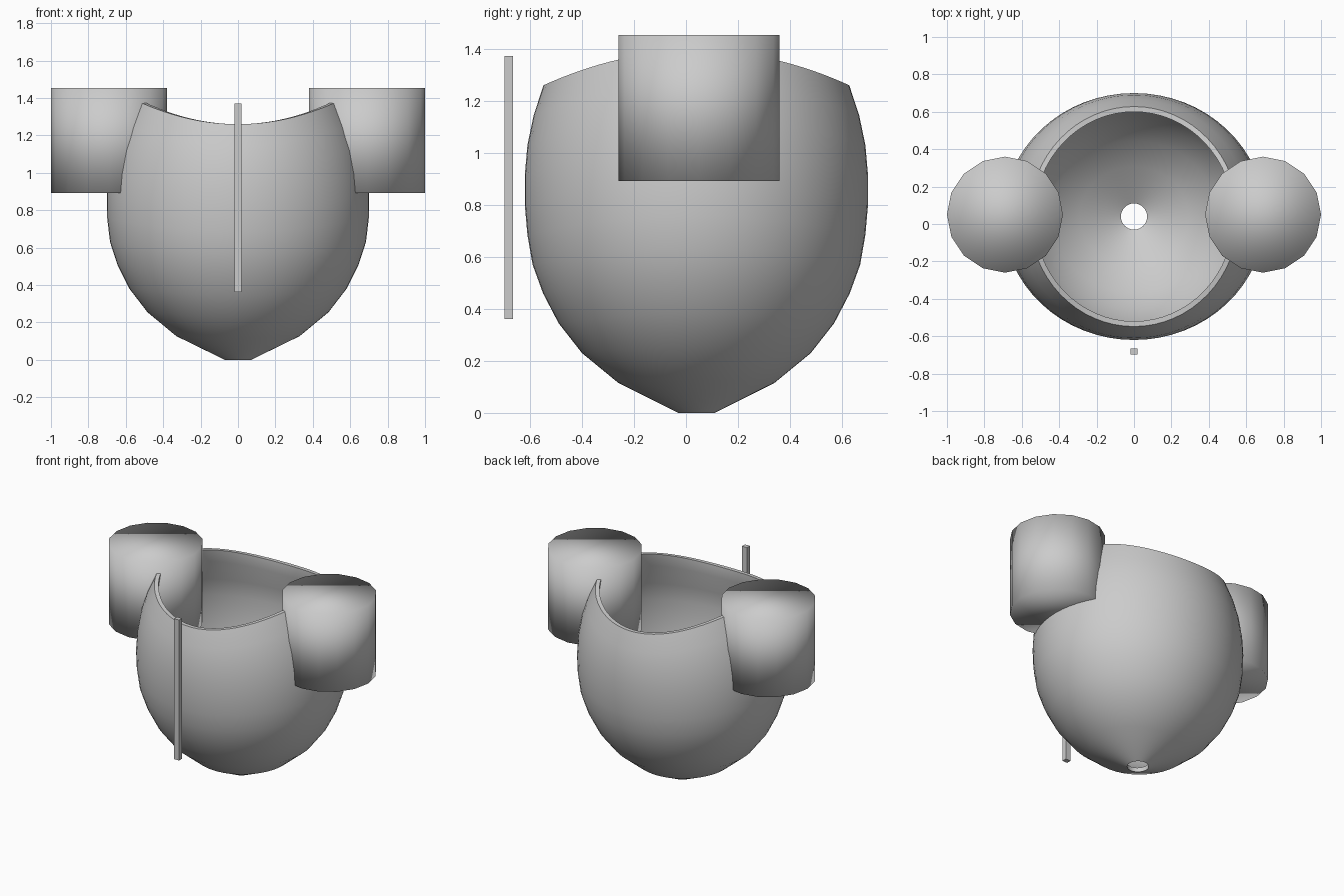
import bpy, bmesh, math

if "Cube" in bpy.data.objects:
    bpy.data.objects.remove(bpy.data.objects["Cube"])

CY = 0.04      # centre of the shell in y
SEG = 64


def finish(bm, name, angle=None):
    bmesh.ops.recalc_face_normals(bm, faces=bm.faces)
    me = bpy.data.meshes.new(name)
    bm.to_mesh(me)
    bm.free()
    ob = bpy.data.objects.new(name, me)
    bpy.context.collection.objects.link(ob)
    if angle is not None:
        bpy.ops.object.select_all(action='DESELECT')
        ob.select_set(True)
        bpy.context.view_layer.objects.active = ob
        bpy.ops.object.shade_smooth_by_angle(angle=math.radians(angle))
    return ob


# Body shell: closed wall profile (depth radius, height), swept as an oval
# that is stretched upwards at the sides to give the saddle-shaped rim
outer = [(0.07, 0), (0.30, 0.115), (0.44, 0.23), (0.53, 0.345), (0.59, 0.46),
         (0.63, 0.57), (0.65, 0.685), (0.66, 0.80), (0.66, 0.915),
         (0.65, 1.03), (0.626, 1.145), (0.588, 1.26)]
lip = [(0.56, 1.26), (0.56, 1.18)]
inner = [(r - 0.035, z + 0.03 * (1 - z / 1.26)) for r, z in outer[1:-2]][::-1]
profile = outer + lip + inner + [(0.07, 0.03)]

bm = bmesh.new()
rings = []
for r, z in profile:
    t = z / 1.26
    rx = r * (1.1 - 0.15 * t ** 3) if r > 0.07 else r
    ring = []
    for i in range(SEG):
        a = 2 * math.pi * i / SEG
        lift = 1 + 0.106 * math.cos(a) ** 2
        ring.append(bm.verts.new((rx * math.cos(a), CY + r * math.sin(a), z * lift)))
    rings.append(ring)
for k, ring in enumerate(rings):
    nxt = rings[(k + 1) % len(rings)]
    for i in range(SEG):
        j = (i + 1) % SEG
        bm.faces.new((ring[i], ring[j], nxt[j], nxt[i]))
finish(bm, "body_shell", 35)

# Side drums: capped 16-sided cylinders sunk into the shell
for side, label in ((-1, "left"), (1, "right")):
    bpy.ops.mesh.primitive_cylinder_add(vertices=16, radius=0.31, depth=0.562,
                                        location=(side * 0.69, 0.05, 1.173))
    ob = bpy.context.object
    ob.name = "side_drum_" + label
    bpy.ops.object.shade_smooth()

# Front strip: thin upright bar in front of the shell
bm = bmesh.new()
bmesh.ops.create_cube(bm, size=1)
for v in bm.verts:
    v.co = (v.co.x * 0.04, v.co.y * 0.034 - 0.682, v.co.z * 1.01 + 0.867)
finish(bm, "front_strip")
